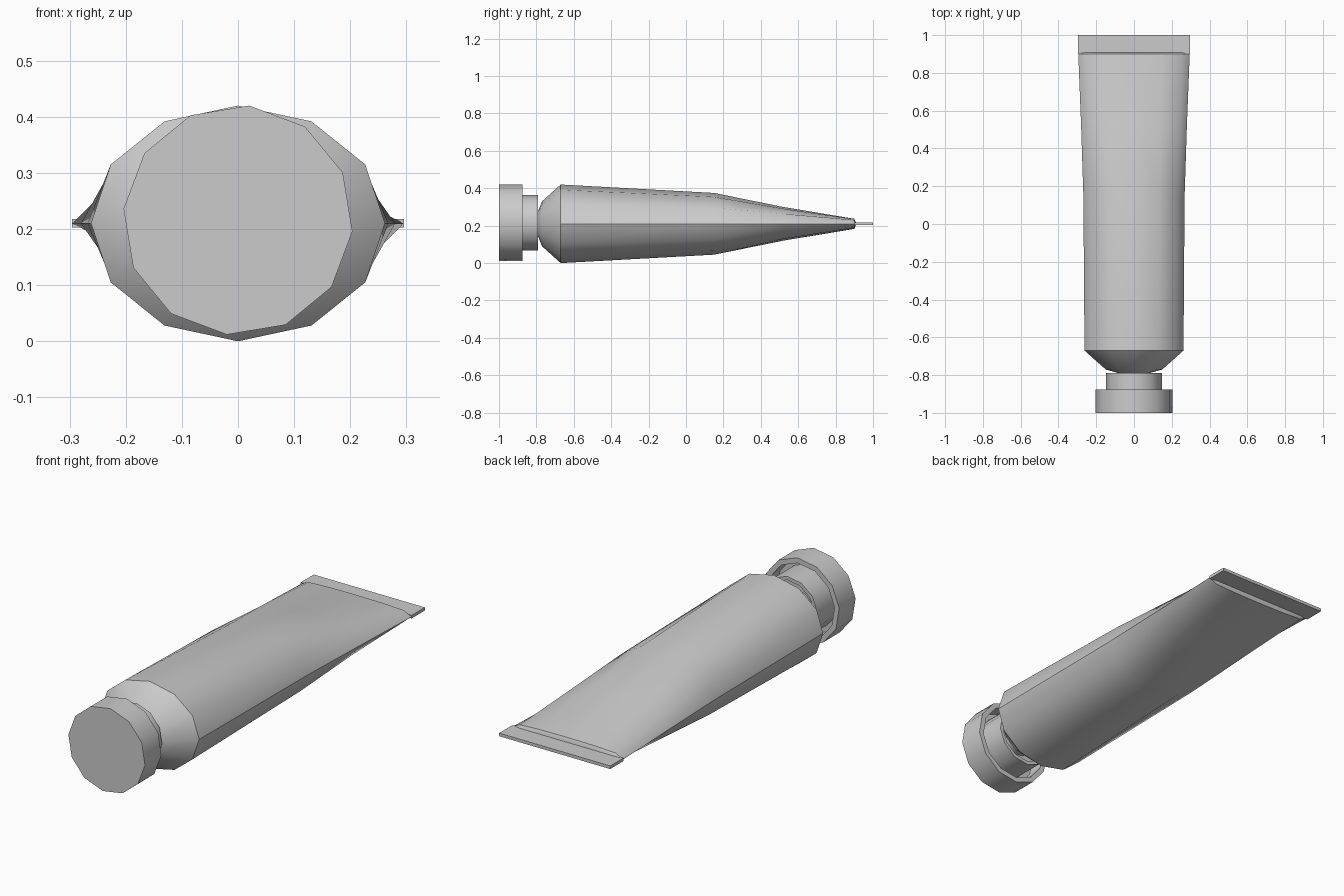
import bpy, bmesh
from math import sin, cos, radians, copysign

cube = bpy.data.objects.get("Cube")
if cube:
    bpy.data.objects.remove(cube)

SIDES = 12
AXIS_Z = 0.21

grey = bpy.data.materials.new("plain grey")
grey.use_nodes = True
colour = (0.6, 0.6, 0.6, 1)
grey.diffuse_color = colour
grey.node_tree.nodes["Principled BSDF"].inputs["Base Color"].default_value = colour


def ring(bm, y, rx, rz, power=1.0, turn=0.0, z=AXIS_Z):
    """Cross-section across the y axis; a low power flattens its top and bottom."""
    verts = []
    for i in range(SIDES):
        a = radians(90 + turn + 360 * i / SIDES)
        s = sin(a) if abs(sin(a)) > 1e-6 else 0.0
        height = copysign(abs(s) ** power, s) if s else 0.0
        verts.append(bm.verts.new((rx * cos(a), y, z + rz * height)))
    return verts


def bridge(bm, a, b):
    for i in range(SIDES):
        j = (i + 1) % SIDES
        bm.faces.new((a[i], a[j], b[j], b[i]))


def finish(bm, name, angle):
    bmesh.ops.recalc_face_normals(bm, faces=bm.faces)
    mesh = bpy.data.meshes.new(name)
    bm.to_mesh(mesh)
    bm.free()
    mesh.materials.append(grey)
    obj = bpy.data.objects.new(name, mesh)
    bpy.context.collection.objects.link(obj)
    bpy.ops.object.select_all(action="DESELECT")
    obj.select_set(True)
    bpy.context.view_layer.objects.active = obj
    bpy.ops.object.shade_smooth_by_angle(angle=radians(angle))
    return obj


def loft(name, sections, angle, **options):
    bm = bmesh.new()
    rings = [ring(bm, *s, **options) for s in sections]
    for a, b in zip(rings, rings[1:]):
        bridge(bm, a, b)
    bm.faces.new(rings[0])
    bm.faces.new(rings[-1])
    return finish(bm, name, angle)


# Squeezed tube: nozzle, rounded shoulder, tapering body and crimped end
loft("tube_body", [
    (-0.86, 0.08, 0.07),
    (-0.79, 0.08, 0.07),
    (-0.77, 0.15, 0.12),
    (-0.67, 0.262, 0.21),
    (0.15, 0.268, 0.165, 0.95),
    (0.52, 0.28, 0.09, 0.75),
    (0.90, 0.295, 0.027, 0.4),
    (0.908, 0.295, 0.008, 0.2),
], 40)

# Flat crimp seal
bpy.ops.mesh.primitive_cube_add(size=1, location=(0, 0.95, AXIS_Z))
seal = bpy.context.object
seal.name = "crimp_seal"
seal.scale = (0.592, 0.1, 0.015)
bpy.ops.object.transform_apply(location=False, rotation=False, scale=True)
seal.data.materials.append(grey)

# Screw cap and its collar, each a thin-walled cup open towards the body
for name, front, back, outer, inner, floor in (
    ("cap", -1.0, -0.875, 0.205, 0.18, -0.95),
    ("cap_collar", -0.96, -0.79, 0.149, 0.132, -0.85),
):
    loft(name, [(front, outer, outer), (back, outer, outer),
                (back, inner, inner), (floor, inner, inner)],
         35, turn=-5.6, z=0.216)
